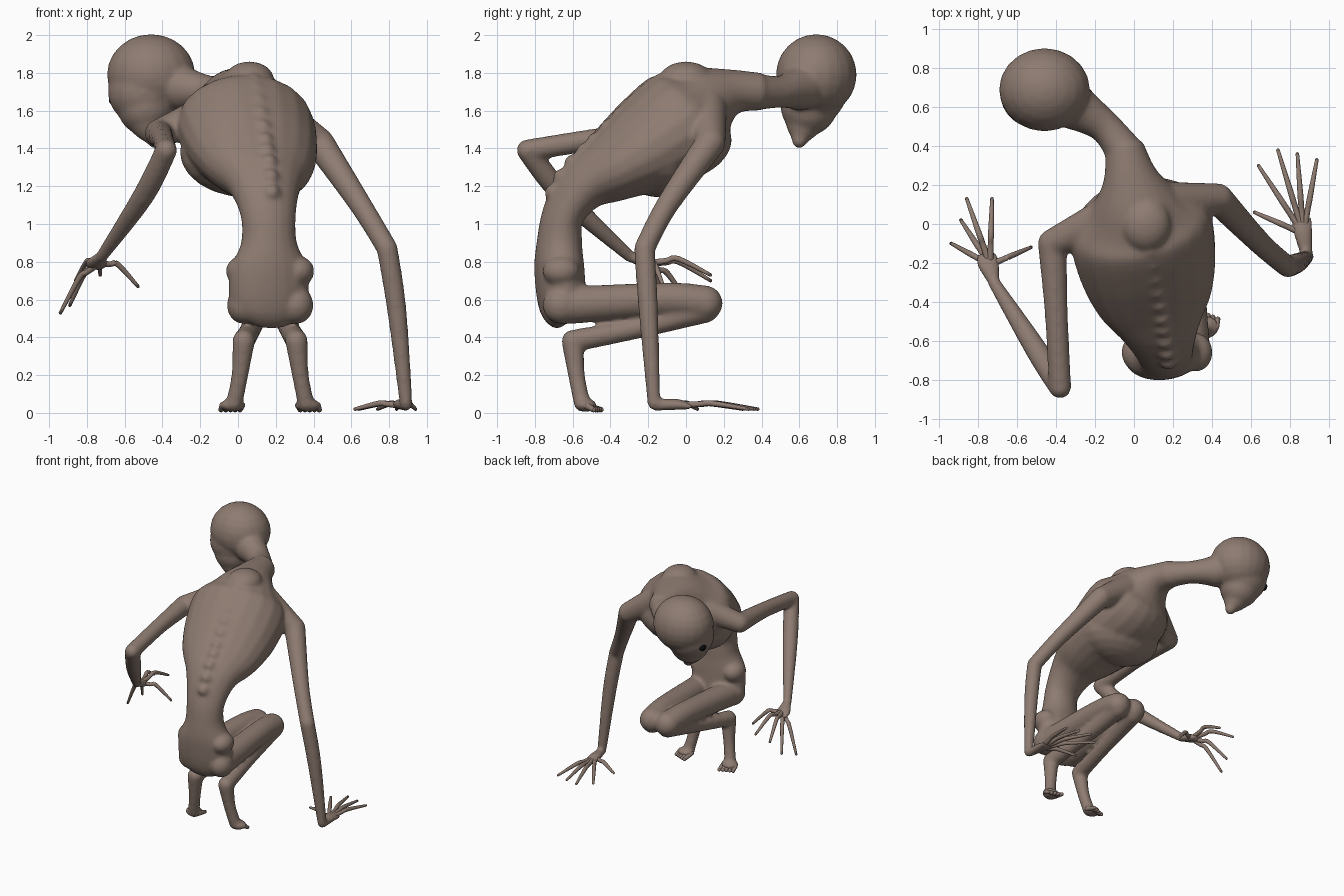
import bpy, bmesh, math
from mathutils import Vector, Matrix

if "Cube" in bpy.data.objects:
    bpy.data.objects.remove(bpy.data.objects["Cube"])


def material(name, colour):
    mat = bpy.data.materials.new(name)
    mat.use_nodes = True
    mat.diffuse_color = (*colour, 1)
    shader = mat.node_tree.nodes["Principled BSDF"]
    shader.inputs["Base Color"].default_value = mat.diffuse_color
    shader.inputs["Roughness"].default_value = .8
    return mat


skin = material("grey_brown_skin", (.27, .2, .165))
black = material("black", (.004, .004, .004))


def smooth_rows(rows, steps=5):
    """Catmull-Rom samples through rows of equal length."""
    padded = [rows[0], *rows, rows[-1]]
    samples = []
    for before, start, end, after in zip(padded, padded[1:], padded[2:], padded[3:]):
        for step in range(steps):
            t = step / steps
            samples.append([
                b + t / 2 * (c - a + t * (2 * a - 5 * b + 4 * c - d + t * (3 * (b - c) + d - a)))
                for a, b, c, d in zip(before, start, end, after)])
    return samples + [list(rows[-1])]


def loft(bm, rows, side=(1, .2, -.12), sides=20):
    """Closed tube through rows of x, y, z, half width, half depth; returns its rings."""
    rows = smooth_rows(rows)
    centres = [Vector(row[:3]) for row in rows]
    last = len(rows) - 1
    rings = []
    for i, centre in enumerate(centres):
        along = (centres[min(i + 1, last)] - centres[max(i - 1, 0)]).normalized()
        across = Vector(side)
        across = (across - along * across.dot(along)).normalized()
        depth = along.cross(across)
        width, thick = rows[i][3:]
        ring = []
        for k in range(sides):
            angle = math.tau * k / sides
            offset = across * math.cos(angle) * width + depth * math.sin(angle) * thick
            ring.append(bm.verts.new(centre + offset))
        rings.append(ring)
    for lower, upper in zip(rings, rings[1:]):
        for k in range(sides):
            bm.faces.new((lower[k - 1], lower[k], upper[k], upper[k - 1]))
    bm.faces.new(rings[0][::-1])
    bm.faces.new(rings[-1])
    return rings


def ball(bm, centre, *size):
    matrix = Matrix.Translation(centre) @ Matrix.Diagonal((*size, 1))
    bmesh.ops.create_uvsphere(bm, u_segments=20, v_segments=12, radius=1, matrix=matrix)


def limb(bm, *rows):
    """Round tube through rows of x, y, z, radius, with a ball at each end."""
    loft(bm, [(*row, row[-1]) for row in rows])
    for *centre, radius in (rows[0], rows[-1]):
        ball(bm, centre, radius, radius, radius)


def finish(bm, name, mat):
    bmesh.ops.recalc_face_normals(bm, faces=bm.faces)
    for face in bm.faces:
        face.smooth = True
    mesh = bpy.data.meshes.new(name)
    bm.to_mesh(mesh)
    bm.free()
    mesh.materials.append(mat)
    obj = bpy.data.objects.new(name, mesh)
    bpy.context.scene.collection.objects.link(obj)
    return obj


body = bmesh.new()

# Pelvis, waist, rib cage and neck base: the centre line drifts sideways as it goes forward
trunk = [(-.62, .5, .1, .07), (-.65, .55, .2, .12), (-.67, .75, .21, .13), (-.67, .9, .15, .12),
         (-.65, 1.05, .15, .11), (-.55, 1.2, .2, .14), (-.4, 1.3, .3, .19), (-.2, 1.42, .36, .26),
         (0, 1.55, .36, .29), (.12, 1.65, .23, .2), (.25, 1.7, .14, .12), (.4, 1.7, .1, .1)]
rings = loft(body, [(.03 - y / 5, y, *rest) for y, *rest in trunk])

# Lower ribs, and the hump at the base of the neck
ball(body, (.05, -.14, 1.38), .36, .24, .24)
ball(body, (.06, 0, 1.77), .13, .14, .09)

# Faint spine bumps sunk into the back of the trunk
for ring in rings[22:42:2]:
    front, back = ring[5].co, ring[15].co
    ball(body, back.lerp(front, .08), .05, .05, .05)

# Neck, cranium and tapering face
limb(body, (-.04, .36, 1.7, .1), (-.15, .5, 1.7, .085), (-.3, .6, 1.72, .12))
ball(body, (-.46, .69, 1.79), .235, .215, .215)
ball(body, (-.5, .67, 1.7), .19, .18, .18)
limb(body, (-.49, .65, 1.62, .15), (-.47, .62, 1.52, .1), (-.44, .6, 1.44, .04))

# Right arm, elbow raised behind
right_shoulder = (-.42, -.1, 1.48, .075)
right_elbow = (-.38, -.84, 1.39, .058)
right_palm = Vector((-.74, -.21, .79))
limb(body, (0, .1, 1.65, .12), right_shoulder)
limb(body, right_shoulder, (-.4, -.45, 1.45, .06), right_elbow)
limb(body, right_elbow, (-.5, -.65, 1.15, .058), (-.72, -.3, .83, .033))
loft(body, [(-.72, -.3, .83, .03, .03), (-.75, -.2, .79, .06, .03), (-.76, -.15, .77, .05, .015)])

# Left arm, hand planted on the floor
left_shoulder = (.43, .13, 1.43, .08)
left_elbow = (.79, -.22, .87, .056)
left_palm = Vector((.87, -.05, .04))
limb(body, (.1, .1, 1.65, .12), left_shoulder)
limb(body, left_shoulder, (.65, -.1, 1.1, .06), left_elbow)
limb(body, left_elbow, (.84, -.2, .55, .052), (.89, -.17, .05, .035))
loft(body, [(.89, -.17, .04, .03, .03), (.87, -.05, .045, .05, .03), (.86, .03, .035, .06, .015)])

# Hips, folded legs, raised heels and toes, mirrored about the pelvis
toes = bmesh.new()
for sign in (-1, 1):
    def place(x, *rest):
        return (.17 + sign * x, *rest)

    ball(body, place(.15, -.66, .75), .085, .1, .08)
    ball(body, place(.14, -.66, .57), .09, .1, .1)
    hip, knee, heel = place(.12, -.62, .57, .1), place(.07, .1, .58, .095), place(.14, -.6, .38, .06)
    limb(body, hip, place(.09, -.1, .6, .09), knee)
    limb(body, place(.07, .1, .55, .075), place(.1, -.25, .45, .056), heel)
    limb(body, heel, place(.16, -.58, .2, .045), place(.19, -.55, .05, .045))
    ball(body, place(.2, -.53, .04), .07, .06, .035)
    for k in range(5):
        x = .15 + k / 40
        limb(toes, place(x, -.53, .04, .018), place(x + .01, -.45 - k / 100, .017, .014))

# Blend the overlapping volumes into one smooth skin
body = finish(body, "body", skin)
blend = body.modifiers.new("blend", "REMESH")
blend.mode = "VOXEL"
blend.voxel_size = .012
blend.use_smooth_shade = True
soften = body.modifiers.new("soften", "SMOOTH")
soften.iterations = 12
finish(toes, "toes", skin)


def fingers(name, palm, lift, tips):
    """Long bent fingers fanning from the palm, each knuckle lifted above the straight line."""
    bm = bmesh.new()
    for tip in map(Vector, tips):
        knuckle = palm.lerp(tip, .5)
        knuckle.z += lift
        limb(bm, (*palm, .02), (*palm.lerp(knuckle, .6), .015), (*knuckle, .015), (*tip, .009))
    finish(bm, name, skin)


fingers("right_fingers", right_palm, .055, [
    (-.94, -.1, .53), (-.89, .02, .57), (-.86, .13, .7), (-.73, .13, .73), (-.53, -.12, .67)])
fingers("left_fingers", left_palm, .02, [
    (x, y, .02) for x, y in ((.94, .33), (.84, .36), (.74, .38), (.64, .3), (.62, .06))])

# Eye set nearly flush in the side of the face
eye = bmesh.new()
ball(eye, (-.662, .725, 1.66), .022, .035, .03)
finish(eye, "eye", black)
